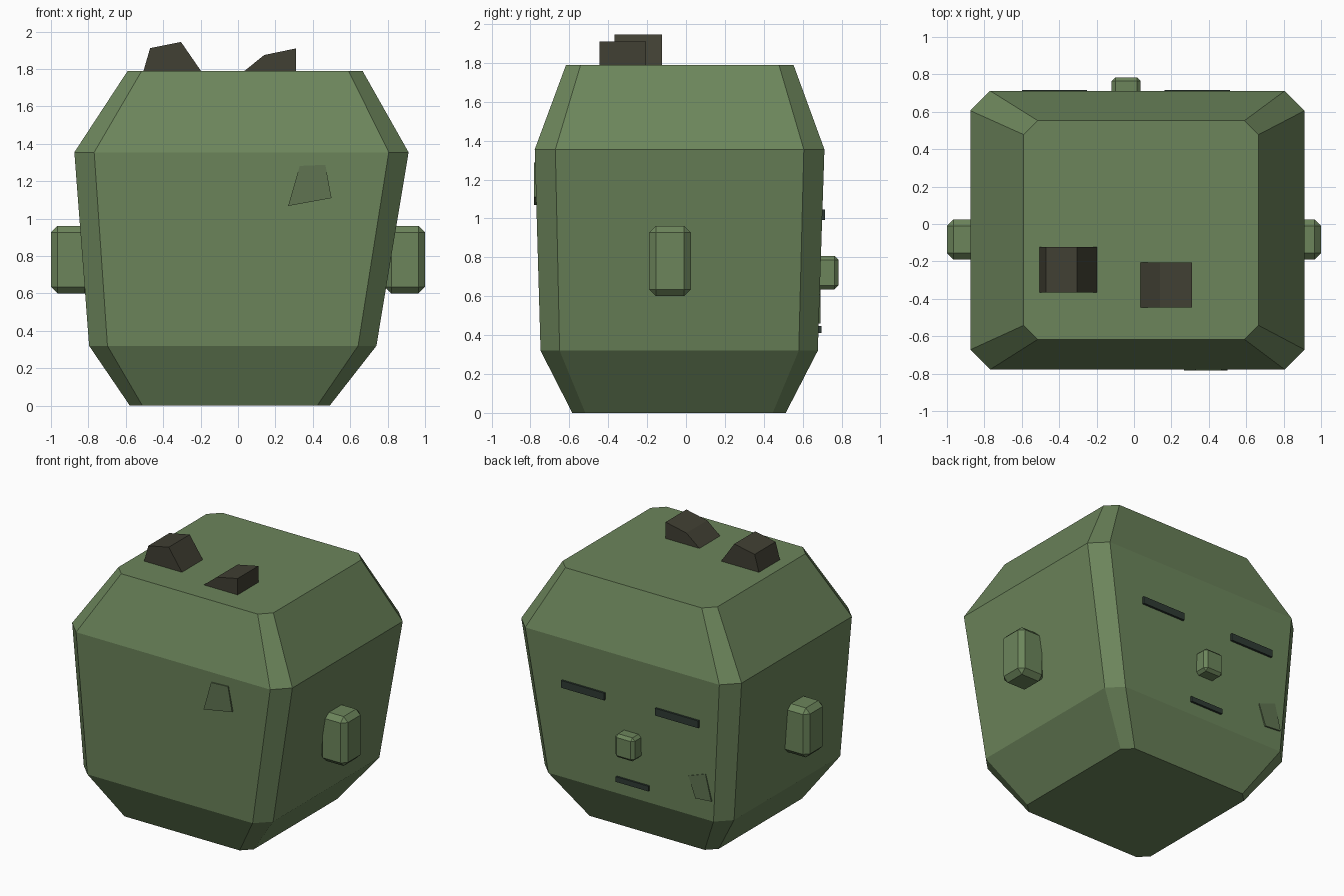
import bpy, bmesh
from mathutils import Matrix, Vector

if "Cube" in bpy.data.objects:
    bpy.data.objects.remove(bpy.data.objects["Cube"])


def material(name, rgb):
    mat = bpy.data.materials.new(name)
    mat.diffuse_color = (*rgb, 1.0)
    mat.use_nodes = True
    mat.node_tree.nodes["Principled BSDF"].inputs["Base Color"].default_value = mat.diffuse_color
    return mat


GREEN = material("green", (0.15, 0.235, 0.105))
PATCH = material("patch_green", (0.115, 0.175, 0.083))
TUFT = material("tuft_dark", (0.052, 0.050, 0.033))
FACE = material("face_dark", (0.028, 0.043, 0.034))


def finish(bm, name, mat):
    bmesh.ops.recalc_face_normals(bm, faces=bm.faces)
    mesh = bpy.data.meshes.new(name)
    bm.to_mesh(mesh)
    bm.free()
    mesh.materials.append(mat)
    obj = bpy.data.objects.new(name, mesh)
    bpy.context.collection.objects.link(obj)
    return obj


def loft(name, rings, mat):
    """Join rings of points with quads and cap both ends."""
    bm = bmesh.new()
    loops = [[bm.verts.new(p) for p in ring] for ring in rings]
    n = len(loops[0])
    for a, b in zip(loops, loops[1:]):
        for i in range(n):
            j = (i + 1) % n
            bm.faces.new((a[i], a[j], b[j], b[i]))
    bm.faces.new(loops[0])
    bm.faces.new(loops[-1])
    return finish(bm, name, mat)


def chamfered_ring(z, x0, x1, y0, y1, c):
    return [(x, y, z) for x, y in (
        (x0 + c, y0), (x1 - c, y0), (x1, y0 + c), (x1, y1 - c),
        (x1 - c, y1), (x0 + c, y1), (x0, y1 - c), (x0, y0 + c))]


def prism(name, profile, y0, y1, mat):
    """Extrude an x-z profile along y."""
    return loft(name, [[(x, y, z) for x, z in profile] for y in (y0, y1)], mat)


def box(name, lo, hi, mat, bevel=0.0):
    lo, hi = Vector(lo), Vector(hi)
    bm = bmesh.new()
    bmesh.ops.create_cube(bm, size=1, matrix=Matrix.Translation((lo + hi) / 2)
                          @ Matrix.Diagonal((*(hi - lo), 1)))
    if bevel:
        bmesh.ops.bevel(bm, geom=bm.edges[:], offset=bevel, segments=1,
                        affect='EDGES', profile=0.5)
    return finish(bm, name, mat)


# Head: four chamfered rectangles, slightly lopsided
loft("head", [
    chamfered_ring(0.0, -0.578, 0.49, -0.585, 0.513, 0.067),
    chamfered_ring(0.32, -0.796, 0.74, -0.748, 0.678, 0.098),
    chamfered_ring(1.355, -0.875, 0.912, -0.778, 0.712, 0.106),
    chamfered_ring(1.79, -0.59, 0.666, -0.617, 0.553, 0.075),
], GREEN)

# Ears
for side, x0, x1 in (("left", -1.0, -0.785), ("right", 0.785, 1.0)):
    box(side + "_ear", (x0, -0.19, 0.60), (x1, 0.025, 0.962), GREEN, 0.035)

# Face on the back side: nose, closed eyes, mouth
box("nose", (-0.12, 0.62, 0.635), (0.036, 0.784, 0.807), GREEN, 0.02)
for side, x in (("left", -0.425), ("right", 0.338)):
    box(side + "_eye", (x - 0.175, 0.66, 0.993), (x + 0.175, 0.716, 1.046), FACE)
box("mouth", (-0.182, 0.64, 0.41), (0.083, 0.696, 0.448), FACE)

# Hair tufts on top
prism("tuft_large", [(-0.505, 1.78), (-0.505, 1.79), (-0.47, 1.912), (-0.305, 1.945),
                     (-0.198, 1.79), (-0.198, 1.78)], -0.367, -0.124, TUFT)
prism("tuft_small", [(0.035, 1.78), (0.035, 1.79), (0.14, 1.875), (0.309, 1.91),
                     (0.309, 1.78)], -0.446, -0.205, TUFT)

# Skin patches
prism("front_patch", [(0.33, 1.282), (0.467, 1.288), (0.50, 1.11), (0.268, 1.068)],
      -0.783, -0.74, PATCH)
prism("back_patch", [(-0.505, 0.61), (-0.643, 0.66), (-0.69, 0.47), (-0.56, 0.46)],
      0.65, 0.693, PATCH)
